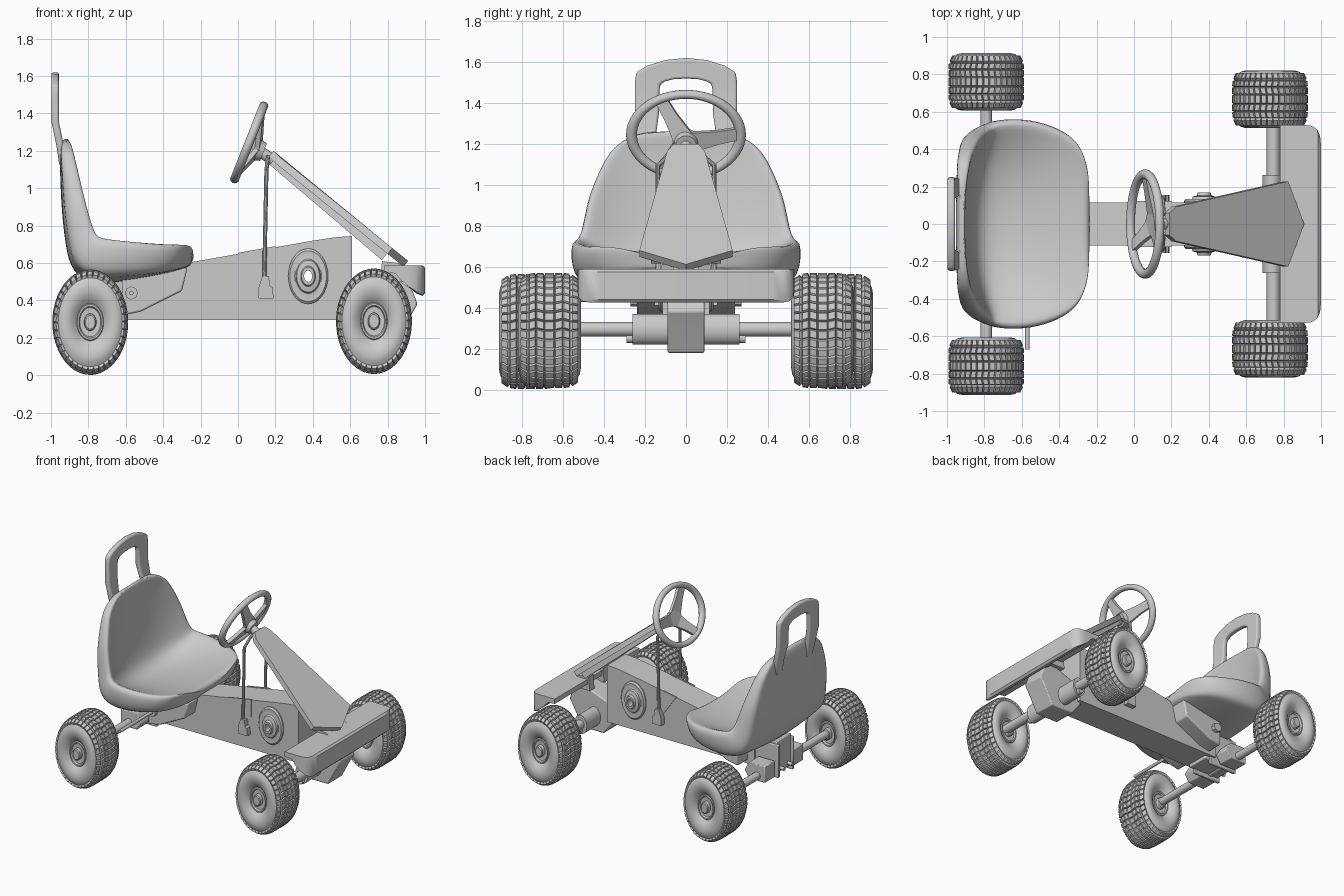
import bpy, bmesh, math
from mathutils import Vector, Matrix

if "Cube" in bpy.data.objects:
    bpy.data.objects.remove(bpy.data.objects["Cube"])

SQUASH = 0.72  # every round part is narrower along x than along z


def finish(name, bm, angle=35):
    bmesh.ops.remove_doubles(bm, verts=bm.verts, dist=1e-5)
    bmesh.ops.recalc_face_normals(bm, faces=bm.faces)
    me = bpy.data.meshes.new(name)
    bm.to_mesh(me)
    bm.free()
    ob = bpy.data.objects.new(name, me)
    bpy.context.collection.objects.link(ob)
    bpy.ops.object.select_all(action='DESELECT')
    ob.select_set(True)
    bpy.context.view_layer.objects.active = ob
    bpy.ops.object.shade_smooth_by_angle(angle=math.radians(angle))
    return ob


def loft(name, rings, angle=35):
    bm = bmesh.new()
    vs = [[bm.verts.new(p) for p in r] for r in rings]
    n = len(vs[0])
    for a, b in zip(vs, vs[1:]):
        for i in range(n):
            bm.faces.new((a[i], a[(i + 1) % n], b[(i + 1) % n], b[i]))
    bm.faces.new(vs[0])
    bm.faces.new(vs[-1])
    return finish(name, bm, angle)


def prism(name, xz, y0, y1, bevel=0):
    ob = loft(name, [[(x, y, z) for x, z in xz] for y in (y0, y1)])
    if bevel:
        m = ob.modifiers.new("bevel", 'BEVEL')
        m.width, m.segments = bevel, 2
    return ob


def box(name, x0, x1, y0, y1, z0, z1, bevel=0.006):
    return prism(name, [(x0, z0), (x1, z0), (x1, z1), (x0, z1)], y0, y1, bevel)


def rod(name, a, b, r, r2=None, segs=16):
    a, b = Vector(a), Vector(b)
    d = b - a
    bm = bmesh.new()
    bmesh.ops.create_cone(bm, cap_ends=True, segments=segs, radius1=r, radius2=r2 or r, depth=d.length)
    bm.transform(Matrix.Translation((a + b) / 2) @ d.to_track_quat('Z', 'Y').to_matrix().to_4x4())
    return finish(name, bm)


def lathe(name, prof, at, segs=40, tread=None, twist=None):
    """Spin (radius, y) points about the y axis; faces in the tread range become raised blocks."""
    bm = bmesh.new()
    rings = []
    for j, (r, y) in enumerate(prof):
        ph = twist[j] if twist else 0
        rings.append([bm.verts.new((r * math.cos(2 * math.pi * (i + ph) / segs), y,
                                    r * math.sin(2 * math.pi * (i + ph) / segs))) for i in range(segs)])
    blocks = []
    for j, (a, b) in enumerate(zip(rings, rings[1:])):
        for i in range(segs):
            f = bm.faces.new((a[i], b[i], b[(i + 1) % segs], a[(i + 1) % segs]))
            if tread and tread[0] <= j < tread[1]:
                blocks.append(f)
    bmesh.ops.remove_doubles(bm, verts=bm.verts, dist=1e-5)
    bmesh.ops.recalc_face_normals(bm, faces=bm.faces)
    if blocks:
        bmesh.ops.inset_individual(bm, faces=[f for f in blocks if f.is_valid], thickness=0.006, depth=0.016)
    bm.transform(Matrix.Diagonal((SQUASH, 1, 1, 1)))
    ob = finish(name, bm)
    ob.location = at
    return ob


# wheels: tyre with tread blocks, shallow dished rim, hub cap
half = [(0.266, 0.025), (0.266, 0.065), (0.262, 0.1), (0.238, 0.135), (0.215, 0.148), (0.185, 0.153),
        (0.15, 0.147), (0.12, 0.132), (0.1, 0.116), (0.095, 0.122), (0.085, 0.122), (0.078, 0.11),
        (0.046, 0.108), (0.044, 0.135), (0.036, 0.141), (0, 0.141)]
prof = [(r, -y) for r, y in reversed(half)] + half
n = len(half)
twist = [0] * len(prof)
for k, t in ((0, 0), (1, 0.2), (2, 0), (3, 0.1)):
    twist[n + k] = twist[n - 1 - k] = t
wheel = lathe("rear_wheel_left", prof, (-0.79, 0.76, 0.284), 38, (n - 4, n + 3), twist)
for name, x, y in (("rear_wheel_right", -0.79, -0.76), ("front_wheel_left", 0.727, 0.667),
                   ("front_wheel_right", 0.727, -0.667)):
    w = wheel.copy()
    w.name = name
    w.location = (x, y, 0.289 if x > 0 else 0.284)
    bpy.context.collection.objects.link(w)

# axles
rod("rear_axle", (-0.79, -0.68, 0.29), (-0.79, 0.68, 0.29), 0.03)
rod("front_axle", (0.745, -0.6, 0.295), (0.745, 0.6, 0.295), 0.036)
lathe("front_axle_sleeve", [(0, -0.262), (0.075, -0.262), (0.075, 0.262), (0, 0.262)], (0.74, 0, 0.295))
for s in (-1, 1):
    rod("axle_collar", (0.745, s * 0.26, 0.25), (0.745, s * 0.29, 0.25), 0.022)
prism("front_axle_block", [(0.58, 0.42), (0.84, 0.52), (0.93, 0.46), (0.96, 0.38), (0.93, 0.33),
                           (0.85, 0.18), (0.66, 0.18), (0.58, 0.28)], -0.09, 0.09, 0.008)

# main frame, with the see-through bearing hole
frame = prism("main_frame", [(-0.68, 0.295), (0.61, 0.295), (0.61, 0.745), (0.52, 0.738), (0.4, 0.72),
                             (-0.25, 0.605), (-0.6, 0.53), (-0.68, 0.5)], -0.115, 0.115)
cut = lathe("hole_cutter", [(0, -0.3), (0.03, -0.3), (0.03, 0.3), (0, 0.3)], (0.375, 0, 0.53), 24)
cut.hide_render = True
cut.hide_set(True)
m = frame.modifiers.new("hole", 'BOOLEAN')
m.object, m.operation, m.solver = cut, 'DIFFERENCE', 'EXACT'

for s in (-1, 1):
    # round chain covers
    lathe("disc_cover", [(r, s * y) for r, y in (
        (0.148, 0.11), (0.148, 0.124), (0.136, 0.134), (0.1, 0.13), (0.092, 0.133), (0.085, 0.146), (0.066, 0.15),
        (0.055, 0.152), (0.048, 0.168), (0.03, 0.168), (0.03, 0.1))], (0.375, 0, 0.53))
    # gusset plates, steering linkage and feet
    y0, y1 = sorted((s * 0.11, s * 0.122))
    prism("gusset", [(0.0, 0.655), (0.2, 0.69), (0.2, 0.55), (0.11, 0.5)], y0, y1)
    y0, y1 = sorted((s * 0.115, s * 0.155))
    prism("linkage_foot", [(0.11, 0.41), (0.19, 0.41), (0.185, 0.47), (0.17, 0.48), (0.165, 0.53),
                           (0.13, 0.53), (0.11, 0.47)], y0, y1)
    rod("linkage_rod", (0.14, s * 0.138, 0.5), (0.152, s * 0.138, 1.1), 0.011, segs=10)
    rod("linkage_top", (0.152, s * 0.138, 1.095), (0.16, s * 0.05, 1.17), 0.011, segs=10)
    # links behind the bumper and the rear axle bearings
    y0, y1 = sorted((s * 0.06, s * 0.12))
    prism("bumper_bracket", [(0.76, 0.5), (0.9, 0.5), (0.9, 0.57), (0.86, 0.6), (0.77, 0.61)], y0, y1)
    y0, y1 = sorted((s * 0.115, s * 0.24))
    prism("axle_bearing", [(-0.86, 0.25), (-0.72, 0.25), (-0.68, 0.31), (-0.72, 0.38), (-0.86, 0.38)], y0, y1, 0.006)
    box("rear_plate", -0.88, -0.64, s * 0.09 - 0.012, s * 0.09 + 0.012, 0.24, 0.5)
    rod("rear_pin", (-0.9, s * 0.05, 0.3), (-0.7, s * 0.05, 0.3), 0.014)

# seat mounting under the pan
prism("seat_bracket", [(-0.62, 0.32), (-0.52, 0.34), (-0.3, 0.45), (-0.27, 0.575), (-0.62, 0.53)], -0.24, 0.24, 0.01)
box("rear_block", -0.86, -0.6, -0.09, 0.09, 0.27, 0.52)
rod("brake_rod", (-0.57, -0.67, 0.44), (-0.57, 0.2, 0.44), 0.012)
rod("brake_boss", (-0.57, -0.27, 0.44), (-0.57, 0.27, 0.44), 0.035, segs=8)

# seat: stations from front lip to top of backrest
# upper x, z, half width, edge shift x, z, lower x, z
stations = [
    (-0.235, 0.625, 0.24, 0, 0.045, -0.245, 0.59), (-0.245, 0.665, 0.36, -0.01, 0.04, -0.28, 0.57),
    (-0.31, 0.66, 0.47, 0.01, 0.05, -0.35, 0.55), (-0.43, 0.63, 0.54, 0, 0.09, -0.46, 0.525),
    (-0.58, 0.595, 0.575, 0, 0.15, -0.6, 0.5), (-0.72, 0.58, 0.57, 0, 0.185, -0.76, 0.485),
    (-0.83, 0.61, 0.54, 0.09, 0.165, -0.89, 0.54), (-0.875, 0.72, 0.515, 0.115, 0.1, -0.925, 0.7),
    (-0.895, 0.9, 0.49, 0.095, 0.04, -0.945, 0.9), (-0.905, 1.05, 0.44, 0.075, 0, -0.95, 1.05),
    (-0.91, 1.17, 0.38, 0.045, 0, -0.955, 1.17), (-0.9, 1.245, 0.29, 0.015, -0.015, -0.945, 1.24),
    (-0.91, 1.268, 0.2, 0, -0.01, -0.93, 1.266)]
us = [-1, -0.85, -0.6, -0.3, 0, 0.3, 0.6, 0.85, 1]
rings = []
for x, z, w, dx, dz, bx, bz in stations:
    up = [(x + dx * abs(u) ** 2.5, w * u, z + dz * abs(u) ** 2.5) for u in us]
    low = [(bx + 0.2 * dx * u * u, 0.97 * w * u, bz + 0.25 * dz * u * u) for u in reversed(us)]
    rings.append(up + low)
seat = loft("seat", rings, 180)
m = seat.modifiers.new("smooth", 'SUBSURF')
m.levels = m.render_levels = 2

# hand grip arch behind the backrest: (outer y, z, inner y, z)
arch = [(0.225, 1.12, 0.15, 1.12), (0.245, 1.22, 0.15, 1.22), (0.25, 1.35, 0.132, 1.35),
        (0.25, 1.5, 0.13, 1.46), (0.242, 1.55, 0.125, 1.492), (0.19, 1.582, 0.1, 1.506),
        (0.1, 1.61, 0.06, 1.516), (0, 1.62, 0, 1.52)]
arch = arch + [(-a, b, -c, d) for a, b, c, d in reversed(arch[:-1])]


def grip_x(z):
    t = min(1, max(0, (z - 1.12) / 0.26))
    return -0.935 - 0.043 * t * t * (3 - 2 * t)


grip = loft("seat_grip", [[(grip_x(z) + d, y, z) for y, z, d in
                           ((a, b, -0.02), (a, b, 0.02), (c, e, 0.02), (c, e, -0.02))] for a, b, c, e in arch])
m = grip.modifiers.new("bevel", 'BEVEL')
m.width, m.segments = 0.012, 3

# steering wheel: tilted elliptical ring, hub and three spokes
nrm, up = Vector((0.93, 0, -0.37)), Vector((0.37, 0, 0.93))
centre = Vector((0.06, 0, 1.245))
bpy.ops.mesh.primitive_torus_add(major_radius=1, minor_radius=0.1, major_segments=56, minor_segments=14)
ring = bpy.context.object
ring.name = "steering_ring"
tilt = Matrix((Vector((0, 0.266, 0)), up * 0.212, nrm * 0.24)).transposed().to_4x4()
ring.data.transform(Matrix.Translation(centre) @ tilt)
bpy.ops.object.shade_smooth()
hub = centre + nrm * 0.06 - up * 0.02
rod("steering_hub", hub - nrm * 0.025, hub + nrm * 0.03, 0.065, 0.05, 28)
rod("steering_column", hub, (0.23, 0, 1.12), 0.03)
for deg in (118, 2, 242):
    a = math.radians(deg)
    end = centre + Vector((0, 0.26 * math.cos(a), 0)) + up * 0.207 * math.sin(a)
    side = (end - hub).cross(nrm).normalized()
    loft("steering_spoke", [[p + side * w * i + nrm * 0.013 * j for i, j in ((-1, -1), (1, -1), (1, 1), (-1, 1))]
                            for p, w in ((hub, 0.055), (hub.lerp(end, 0.6), 0.034), (end, 0.03))])


# front fairing: pointed plate over a narrower tray
def plate(name, pts, depth):
    outline = [(x, y, z) for x, y, z in pts] + [(x, -y, z) for x, y, z in reversed(pts) if y]
    return loft(name, [outline, [(x - 0.62 * depth, y, z - 0.78 * depth) for x, y, z in outline]])


plate("fairing", [(0.19, 0.06, 1.2), (0.225, 0.092, 1.165), (0.825, 0.228, 0.68), (0.91, 0, 0.612)], 0.04)
plate("fairing_tray", [(0.2, 0.05, 1.165), (0.8, 0.17, 0.655)], 0.05)

# front bumper: side profile swept across y with rounded front corners
bump = [(0.78, 0.55), (0.78, 0.588), (0.87, 0.588), (0.985, 0.588), (1.0, 0.575), (1.0, 0.44),
        (0.985, 0.425), (0.95, 0.44), (0.88, 0.5), (0.84, 0.545)]
half = [(0.53, 0.91, 0.475), (0.525, 0.95, 0.45), (0.505, 0.98, 0.432), (0.47, 0.995, 0.425), (0.42, 1.0, 0.42)]
ends = [(-y, x, z) for y, x, z in half] + half[::-1]
loft("front_bumper", [[(min(x, xf), y, max(z, zf)) for x, z in bump] for y, xf, zf in ends])
